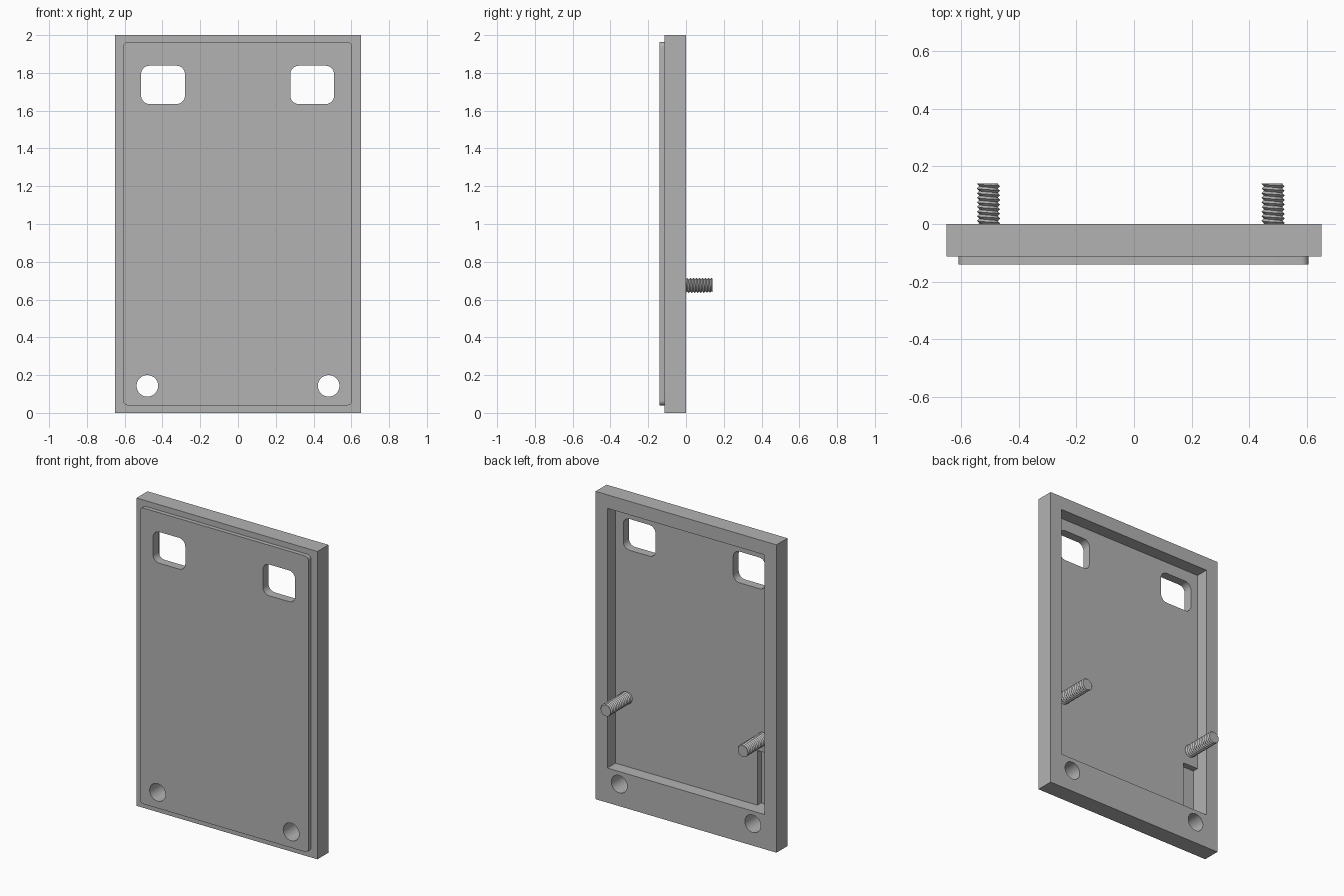
import bpy, bmesh, math

cube = bpy.data.objects.get("Cube")
if cube:
    bpy.data.objects.remove(cube, do_unlink=True)

grey = bpy.data.materials.new("plain grey")
grey.use_nodes = True
grey.diffuse_color = (0.45, 0.45, 0.45, 1)
grey.node_tree.nodes["Principled BSDF"].inputs["Base Color"].default_value = grey.diffuse_color


def finish(name, bm):
    bmesh.ops.recalc_face_normals(bm, faces=bm.faces)
    mesh = bpy.data.meshes.new(name)
    bm.to_mesh(mesh)
    bm.free()
    mesh.materials.append(grey)
    obj = bpy.data.objects.new(name, mesh)
    bpy.context.collection.objects.link(obj)
    return obj


def slab(name, x0, x1, z0, z1, y0, y1, r=0, steps=8):
    """Block along y whose outline is a rectangle with corner radius r."""
    outline = []
    corners = [(x1 - r, z1 - r), (x0 + r, z1 - r), (x0 + r, z0 + r), (x1 - r, z0 + r)]
    for q, (cx, cz) in enumerate(corners):
        for i in range(steps + 1 if r else 1):
            a = (q + i / steps) * math.pi / 2
            outline.append((cx + r * math.cos(a), cz + r * math.sin(a)))
    bm = bmesh.new()
    face = bm.faces.new([bm.verts.new((x, y0, z)) for x, z in outline])
    ext = bmesh.ops.extrude_face_region(bm, geom=[face])
    moved = [g for g in ext["geom"] if isinstance(g, bmesh.types.BMVert)]
    bmesh.ops.translate(bm, verts=moved, vec=(0, y1 - y0, 0))
    bmesh.ops.remove_doubles(bm, verts=bm.verts, dist=1e-5)
    return finish(name, bm)


def combine(target, other, operation):
    mod = target.modifiers.new("shape", "BOOLEAN")
    mod.operation, mod.object, mod.solver = operation, other, "EXACT"
    bpy.context.view_layer.objects.active = target
    bpy.ops.object.modifier_apply(modifier=mod.name)
    bpy.data.objects.remove(other, do_unlink=True)


def smooth(obj, degrees):
    bpy.ops.object.select_all(action="DESELECT")
    obj.select_set(True)
    bpy.context.view_layer.objects.active = obj
    bpy.ops.object.shade_smooth_by_angle(angle=math.radians(degrees))


# Panel body with a raised, round-cornered front
panel = slab("panel", -0.65, 0.65, 0, 2, -0.113, 0)
combine(panel, slab("raised_front", -0.608, 0.604, 0.04, 1.963, -0.14, -0.1, 0.025), "UNION")

# Back recess and the shallow pocket in its lower corner
combine(panel, slab("recess", -0.565, 0.565, 0.225, 1.912, -0.083, 0.1), "DIFFERENCE")
combine(panel, slab("pocket", -0.565, -0.456, 0.225, 0.58, -0.122, 0.1), "DIFFERENCE")

# Windows at the top, round holes at the bottom
for x in (-0.397, 0.393):
    combine(panel, slab("window", x - 0.116, x + 0.116, 1.635, 1.838, -0.3, 0.2, 0.045), "DIFFERENCE")
for x in (-0.48, 0.48):
    combine(panel, slab("hole", x - 0.057, x + 0.057, 0.086, 0.2, -0.3, 0.2, 0.057, 12), "DIFFERENCE")
smooth(panel, 30)


def stud(name, x, z, y0=-0.085, y1=0.14, outer=0.04, inner=0.032, pitch=0.016, sides=32):
    """Threaded rod: rings of a helical zigzag, clipped flat at both ends."""
    bm = bmesh.new()
    rings = []
    for j in range(-3, int(2 * (y1 - y0) / pitch) + 3):
        r = outer if j % 2 else inner
        # one continuous helical edge, so each ring has a start and an end vertex
        ring = []
        for i in range(sides + 1):
            a = 2 * math.pi * i / sides
            y = y0 + pitch * (j / 2 + i / sides)
            ring.append(bm.verts.new((x + r * math.cos(a), y, z + r * math.sin(a))))
        rings.append(ring)
    for low, high in zip(rings, rings[1:]):
        for i in range(sides):
            bm.faces.new((low[i], low[i + 1], high[i + 1], high[i]))
    bmesh.ops.remove_doubles(bm, verts=bm.verts, dist=1e-5)
    for y, direction in ((y0, -1), (y1, 1)):
        cut = bmesh.ops.bisect_plane(bm, geom=bm.verts[:] + bm.edges[:] + bm.faces[:],
                                     plane_co=(0, y, 0), plane_no=(0, direction, 0), clear_outer=True)
        edges = [g for g in cut["geom_cut"] if isinstance(g, bmesh.types.BMEdge)]
        bmesh.ops.contextual_create(bm, geom=edges)
    return finish(name, bm)


# Threaded studs standing on the recess floor
for name, x in (("right_stud", -0.504), ("left_stud", 0.482)):
    smooth(stud(name, x, 0.675), 30)
